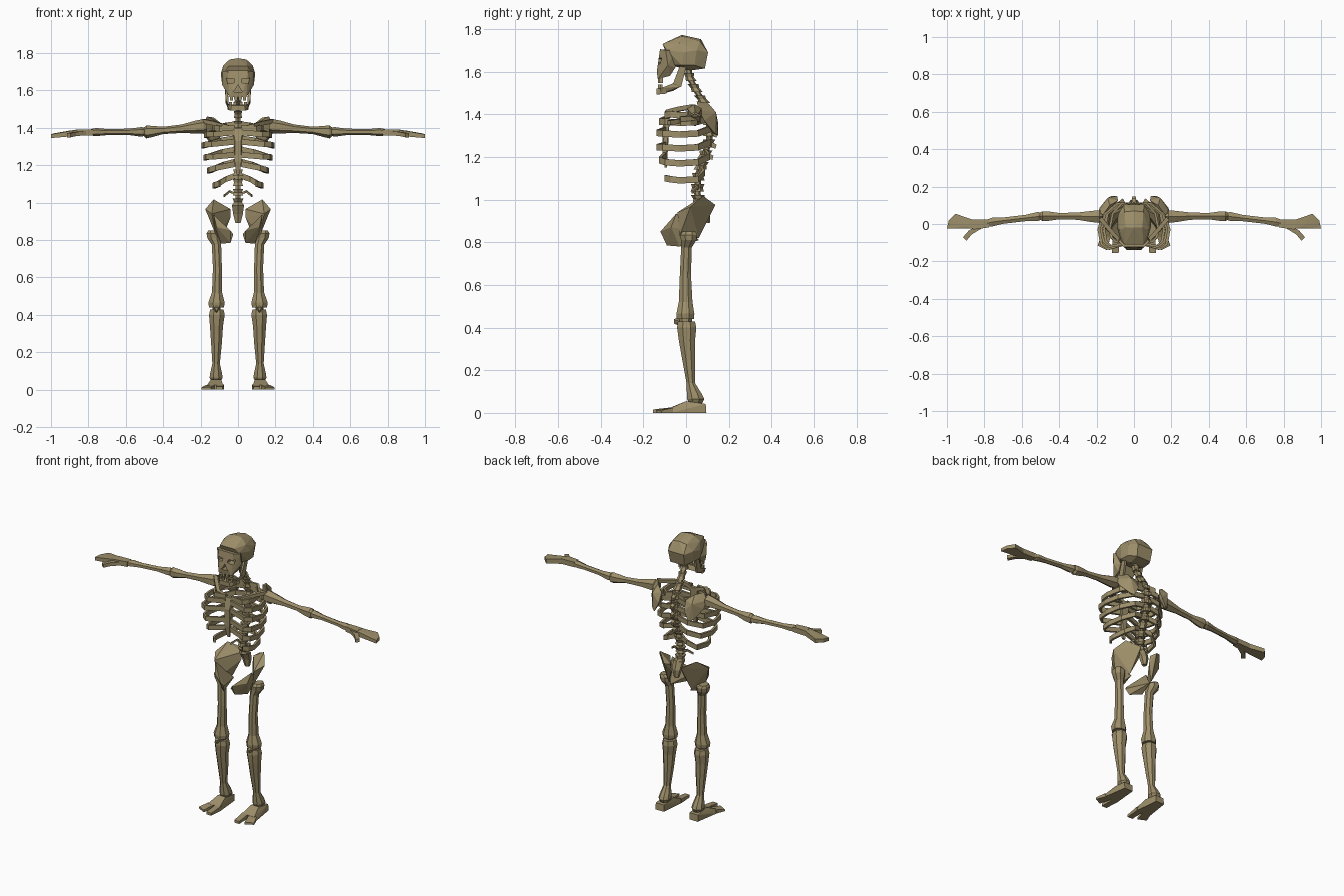
import bpy, bmesh, math
from mathutils import Vector

bone = bpy.data.materials.new("old_bone")
bone.diffuse_color = (0.34, 0.275, 0.145, 1)


def finish(name, bm, mirror):
    bmesh.ops.recalc_face_normals(bm, faces=bm.faces[:])
    me = bpy.data.meshes.new(name)
    bm.to_mesh(me)
    bm.free()
    ob = bpy.data.objects.new(name, me)
    bpy.context.collection.objects.link(ob)
    me.materials.append(bone)
    if mirror:
        ob.modifiers.new("mirror", 'MIRROR').use_mirror_merge = False
    return ob


def hull(name, pts, mirror=True, symmetric=False):
    """Faceted solid around points; symmetric adds the points with -x."""
    bm = bmesh.new()
    if symmetric:
        pts = list(pts) + [(-x, y, z) for x, y, z in pts if x > 0]
    for p in pts:
        bm.verts.new(p)
    bmesh.ops.convex_hull(bm, input=bm.verts[:])
    loose = [v for v in bm.verts if not v.link_faces]
    bmesh.ops.delete(bm, geom=loose, context='VERTS')
    bmesh.ops.dissolve_limit(bm, angle_limit=0.03, verts=bm.verts[:], edges=bm.edges[:])
    return finish(name, bm, mirror)


def box(name, c, s, mirror=True):
    return hull(name, [(c[0] + i * s[0] / 2, c[1] + j * s[1] / 2, c[2] + k * s[2] / 2)
                       for i in (-1, 1) for j in (-1, 1) for k in (-1, 1)], mirror)


def skin(name, rings, mirror):
    bm = bmesh.new()
    rs = [[bm.verts.new(p) for p in r] for r in rings]
    n = len(rs[0])
    for a, b in zip(rs, rs[1:]):
        for i in range(n):
            bm.faces.new((a[i], a[(i + 1) % n], b[(i + 1) % n], b[i]))
    bm.faces.new(rs[0])
    bm.faces.new(rs[-1])
    return finish(name, bm, mirror)


def loft(name, secs, axis='z', n=6, mirror=True):
    """Sections (x, y, z, half sizes a, b) stacked along z or x."""
    rings = []
    for x, y, z, a, b in secs:
        r = []
        for i in range(n):
            t = 2 * math.pi * (i + 0.5) / n
            u, v = a * math.cos(t) * 1.08, b * math.sin(t) * 1.08
            r.append((x + u, y + v, z) if axis == 'z' else (x, y + u, z + v))
        rings.append(r)
    return skin(name, rings, mirror)


def strip(name, pts, w, h, mirror=True):
    """Flat bar following a path, w thick sideways and h tall."""
    pts = [Vector(p) for p in pts]
    rings = []
    for i, p in enumerate(pts):
        t = pts[min(i + 1, len(pts) - 1)] - pts[max(i - 1, 0)]
        s = Vector((t.y, -t.x, 0)).normalized() * w / 2
        u = Vector((0, 0, h / 2))
        rings.append([p + s + u, p - s + u, p - s - u, p + s - u])
    return skin(name, rings, mirror)


# Skull
hull("cranium", [(0, -0.02, 1.772), (0, 0.07, 1.752), (0.05, -0.11, 1.73), (0.045, -0.02, 1.765),
                 (0.05, 0.065, 1.742), (0.078, -0.03, 1.735), (0.092, -0.01, 1.69), (0.085, 0.05, 1.70),
                 (0.055, 0.103, 1.69), (0.05, 0.088, 1.615), (0.08, 0.04, 1.63), (0.085, -0.02, 1.63),
                 (0.04, 0.02, 1.605), (0.05, -0.07, 1.63), (0.07, -0.09, 1.70)], False, True)
face = hull("face", [(0.055, -0.122, 1.705), (0.03, -0.137, 1.60), (0.082, -0.095, 1.70),
                     (0.085, -0.085, 1.63), (0.065, -0.11, 1.605), (0.045, -0.132, 1.565),
                     (0.055, -0.075, 1.58), (0.06, -0.05, 1.70), (0.06, -0.05, 1.62)], False, True)
# Eye sockets and nose hole
eye = [(0.018, 1.642), (0.055, 1.635), (0.063, 1.665), (0.018, 1.66)]
nose = [(0.022, 1.592), (0, 1.63), (-0.022, 1.592)]
for name, prof, mir in (("eye_cutter", eye, True), ("nose_cutter", nose, False)):
    cut = hull(name, [(x, y, z) for x, z in prof for y in (-0.2, -0.09)], mir)
    cut.hide_render = True
    cut.hide_viewport = True
    m = face.modifiers.new(name, 'BOOLEAN')
    m.operation = 'DIFFERENCE'
    m.object = cut
    m.solver = 'EXACT'
# Teeth and jaw
for i, x in enumerate((0.012, 0.036)):
    box("upper_tooth", (x, -0.124 + 0.008 * i, 1.562), (0.016, 0.016, 0.03))
    box("lower_tooth", (x + 0.004, -0.124 + 0.008 * i, 1.528), (0.014, 0.014, 0.022))
hull("chin", [(0.04, -0.138, 1.492), (0.035, -0.138, 1.52), (0.06, -0.10, 1.525),
              (0.055, -0.09, 1.497), (0.03, -0.10, 1.497)], False, True)
hull("jaw_side", [(0.045, -0.12, 1.495), (0.058, -0.12, 1.522), (0.062, -0.06, 1.545), (0.045, -0.06, 1.51),
                  (0.066, -0.025, 1.53), (0.05, -0.025, 1.53)])
hull("jaw_branch", [(0.05, -0.06, 1.52), (0.065, -0.06, 1.545), (0.066, -0.022, 1.53), (0.05, -0.025, 1.53),
                    (0.07, -0.03, 1.625), (0.055, -0.03, 1.625), (0.07, 0.0, 1.62), (0.055, 0.0, 1.62)])

# Spine
curve = [(1.62, 0.01), (1.57, 0.017), (1.50, 0.055), (1.45, 0.088), (1.38, 0.108), (1.28, 0.108),
         (1.20, 0.085), (1.12, 0.058), (1.03, 0.052), (0.95, 0.075)]


def spine_y(z):
    for (z0, y0), (z1, y1) in zip(curve, curve[1:]):
        if z >= z1:
            return y0 + (y1 - y0) * (z0 - z) / (z0 - z1)
    return curve[-1][1]


loft("spinal_core", [(0, y, z, 0.014, 0.014) for z, y in curve], n=6, mirror=False)
for i in range(12):
    z = 1.575 - i * 0.052
    y = spine_y(z)
    r = 0.021 + 0.0006 * i
    loft("vertebra", [(0, spine_y(z + d), z + d, r * k, r * k) for d, k in
                      ((-0.018, 1.1), (0, 0.85), (0.018, 1.1))], n=6, mirror=False)
    if 2 < i < 8:
        hull("spine_spur", [(0.014, y, z + 0.015), (0.014, y, z - 0.012), (0.01, y + 0.04, z - 0.005),
                            (0.01, y + 0.035, z - 0.025)], False, True)
loft("sacrum", [(0, 0.095, 0.89, 0.015, 0.015), (0, 0.09, 0.94, 0.028, 0.022), (0, 0.07, 0.99, 0.035, 0.025)],
     n=6, mirror=False)

# Ribs: height, half width, front y, rise at spine, rise at front, closed
for z, w, f, up, rise, closed in ((1.40, 0.13, -0.10, 0.02, -0.01, True), (1.365, 0.175, -0.125, 0.03, 0.0, True),
                                  (1.31, 0.188, -0.137, 0.035, 0.005, True), (1.245, 0.178, -0.137, 0.04, 0.0, True),
                                  (1.175, 0.16, -0.125, 0.045, 0.02, True), (1.095, 0.13, -0.10, 0.05, 0.01, False)):
    y = spine_y(z + up)
    path = [(0.012, y, z + up), (w * 0.5, min(y + 0.015, 0.11), z + up * 0.6), (w * 0.88, 0.055, z),
            (w, -0.03, z - 0.005), (w * 0.93, f + 0.03, z), (w * 0.75, f + 0.005, z + rise * 0.5)]
    if closed:
        path.append((0.02, -0.10 if f < -0.11 else -0.09, z + 0.01 + rise))
    strip("rib", path, 0.014, 0.03)
strip("small_rib", [(0.01, 0.05, 1.045), (0.045, 0.055, 1.06), (0.075, 0.03, 1.035)], 0.01, 0.012)
hull("breastbone", [(0.028, -0.095, 1.40), (0.028, -0.075, 1.40), (0.016, -0.112, 1.33), (0.02, -0.092, 1.33),
                    (0.018, -0.11, 1.22), (0.018, -0.092, 1.22), (0.008, -0.10, 1.15), (0.008, -0.09, 1.15)],
     False, True)

# Shoulders
strip("collarbone", [(0.02, -0.085, 1.395), (0.08, -0.085, 1.41), (0.13, -0.03, 1.425), (0.18, 0.03, 1.435)],
      0.022, 0.022)
hull("shoulder_blade", [(0.165, 0.05, 1.46), (0.19, 0.06, 1.42), (0.13, 0.10, 1.455), (0.085, 0.125, 1.42),
                        (0.09, 0.15, 1.36), (0.12, 0.15, 1.30), (0.145, 0.135, 1.31), (0.185, 0.085, 1.37),
                        (0.09, 0.125, 1.36), (0.125, 0.125, 1.31), (0.14, 0.14, 1.41)])

# Arms
loft("upper_arm", [(0.165, 0.04, 1.405, 0.024, 0.024), (0.185, 0.04, 1.408, 0.036, 0.036),
                   (0.225, 0.04, 1.404, 0.032, 0.032), (0.30, 0.042, 1.395, 0.021, 0.021),
                   (0.40, 0.042, 1.386, 0.018, 0.018), (0.46, 0.042, 1.38, 0.027, 0.028),
                   (0.49, 0.042, 1.378, 0.028, 0.032), (0.505, 0.042, 1.378, 0.018, 0.02)], 'x')
loft("forearm", [(0.495, 0.042, 1.378, 0.02, 0.018), (0.515, 0.04, 1.378, 0.026, 0.024),
                 (0.58, 0.032, 1.378, 0.018, 0.016), (0.70, 0.018, 1.377, 0.018, 0.015),
                 (0.76, 0.01, 1.377, 0.025, 0.02), (0.785, 0.005, 1.376, 0.02, 0.016)], 'x')
hull("hand", [(x, y, z + d) for x, y, z in ((0.775, -0.018, 1.376), (0.775, 0.025, 1.376), (0.86, -0.03, 1.374),
              (0.87, 0.025, 1.374)) for d in (-0.016, 0.016)])
hull("fingers", [(x, y, z + d) for x, y, z, h in ((0.85, -0.025, 1.374, 0.016), (0.86, 0.022, 1.374, 0.016),
                 (0.90, -0.012, 1.370, 0.015), (0.955, 0.055, 1.362, 0.013), (0.99, 0.02, 1.358, 0.011),
                 (1.0, -0.025, 1.355, 0.010)) for d in (-h, h)])
strip("thumb", [(0.82, -0.012, 1.372), (0.875, -0.045, 1.366), (0.905, -0.08, 1.36)], 0.026, 0.022)

# Pelvis
hull("hip_wing", [(0.13, 0.08, 1.017), (0.06, 0.137, 0.975), (0.04, 0.10, 0.965), (0.175, 0.02, 0.965),
                  (0.14, -0.04, 0.94), (0.12, -0.03, 0.83), (0.08, 0.06, 0.82), (0.04, 0.09, 0.92)])
hull("hip_base", [(0.13, -0.045, 0.935), (0.04, -0.12, 0.85), (0.025, -0.11, 0.83), (0.04, -0.09, 0.785),
                  (0.09, -0.03, 0.78), (0.07, 0.06, 0.81), (0.125, 0.0, 0.86), (0.115, -0.07, 0.87)])

# Legs
loft("thigh_bone", [(0.138, 0.015, 0.85, 0.022, 0.03), (0.13, 0.012, 0.835, 0.038, 0.04),
                    (0.128, 0.012, 0.81, 0.036, 0.036), (0.115, 0.002, 0.775, 0.025, 0.025),
                    (0.11, -0.003, 0.65, 0.024, 0.026), (0.112, -0.002, 0.52, 0.027, 0.032),
                    (0.115, -0.003, 0.465, 0.044, 0.042), (0.115, -0.003, 0.44, 0.04, 0.04)], n=8)
loft("knee_core", [(0.115, -0.003, 0.42, 0.024, 0.028), (0.115, -0.003, 0.445, 0.024, 0.028)])
hull("kneecap", [(0.115 + x, y, 0.43 + z) for x, y, z in ((-0.02, -0.03, 0), (0.02, -0.03, 0), (0, -0.03, 0.025),
                 (0, -0.03, -0.022), (-0.01, -0.057, 0.008), (0.01, -0.057, 0.008), (0, -0.055, -0.012))])
loft("shin_bone", [(0.113, 0.002, 0.428, 0.036, 0.04), (0.113, 0.003, 0.40, 0.042, 0.045),
                   (0.115, 0.004, 0.34, 0.035, 0.038), (0.115, 0.012, 0.25, 0.029, 0.03),
                   (0.117, 0.022, 0.14, 0.02, 0.02), (0.117, 0.04, 0.085, 0.032, 0.036),
                   (0.117, 0.045, 0.065, 0.035, 0.04), (0.117, 0.045, 0.045, 0.025, 0.03)], n=8)

# Feet
hull("foot", [(0.09, 0.095, 0), (0.15, 0.095, 0), (0.09, 0.092, 0.042), (0.15, 0.092, 0.042),
              (0.09, 0.0, 0.055), (0.145, 0.0, 0.055), (0.08, -0.07, 0.026), (0.165, -0.07, 0.024),
              (0.075, -0.07, 0), (0.175, -0.07, 0)])
hull("big_toe", [(x, y, z) for x, y, h in ((0.075, -0.06, 0.027), (0.115, -0.06, 0.027), (0.082, -0.155, 0.016),
                 (0.117, -0.155, 0.016)) for z in (0, h)])
hull("small_toes", [(x, y, z) for x, y, h in ((0.122, -0.06, 0.026), (0.173, -0.06, 0.024), (0.145, -0.14, 0.014),
                    (0.195, -0.115, 0.012)) for z in (0, h)])
